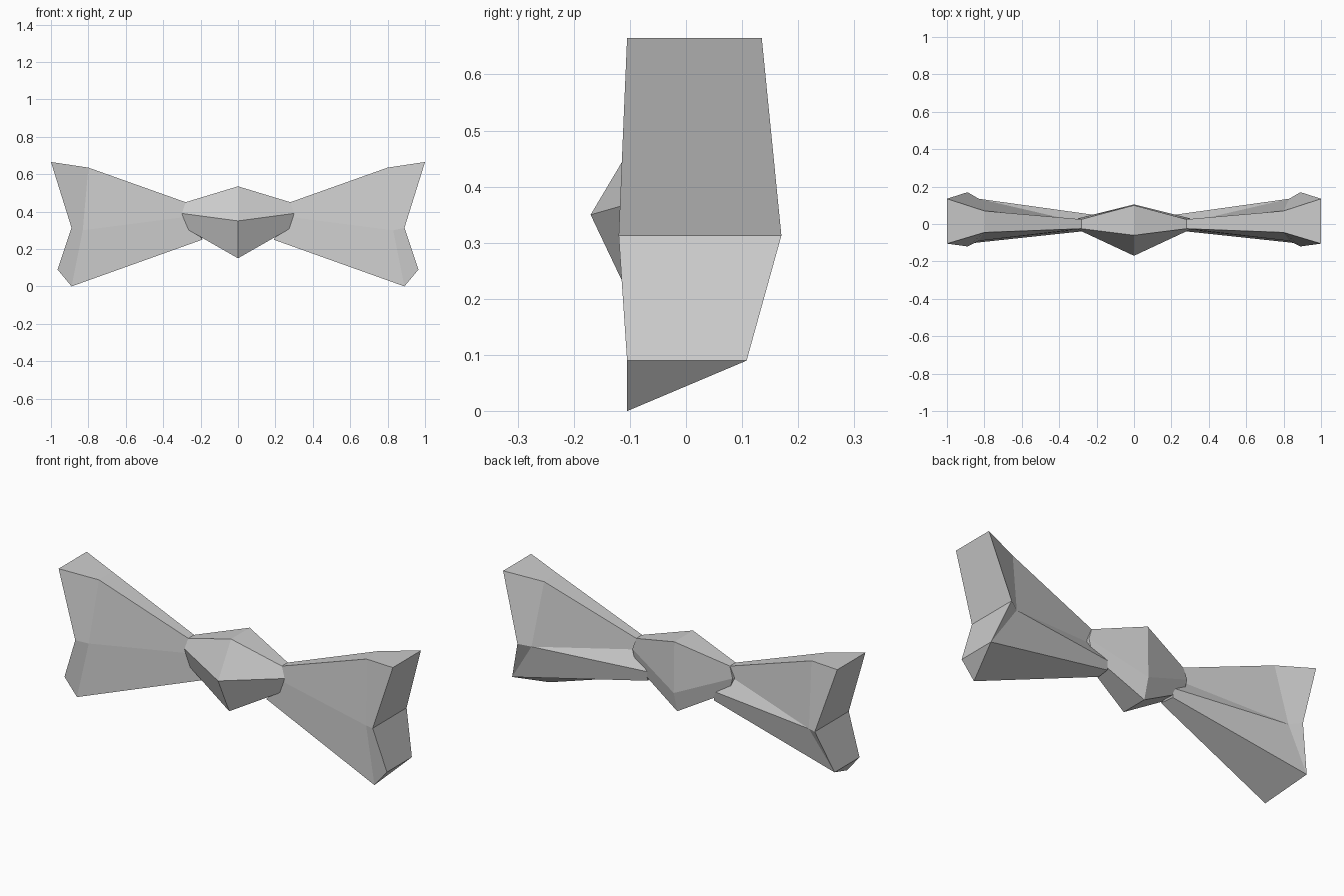
import bpy, bmesh

if "Cube" in bpy.data.objects:
    bpy.data.objects.remove(bpy.data.objects["Cube"])


def loft(name, rings, caps, mirror=False):
    """Skin matching rings of points; caps lists index loops closing both ends."""
    bm = bmesh.new()
    vs = [[bm.verts.new(p) for p in ring] for ring in rings]
    n = len(rings[0])
    for a, b in zip(vs, vs[1:]):
        for i in range(n):
            j = (i + 1) % n
            bm.faces.new((a[i], a[j], b[j], b[i]))
    for ring in (vs[0], vs[-1]):
        for loop in caps:
            bm.faces.new([ring[i] for i in loop])
    bmesh.ops.remove_doubles(bm, verts=bm.verts[:], dist=0.0005)
    bmesh.ops.recalc_face_normals(bm, faces=bm.faces[:])
    mesh = bpy.data.meshes.new(name)
    bm.to_mesh(mesh)
    bm.free()
    obj = bpy.data.objects.new(name, mesh)
    bpy.context.collection.objects.link(obj)
    if mirror:
        mod = obj.modifiers.new("Mirror", 'MIRROR')
        mod.use_mirror_merge = False
    return obj


# Centre knot: pinched side profile, bulging middle profile
side = [(.28, -.025, .45), (.30, -.03, .39), (.28, -.03, .31),
        (.28, .03, .31), (.30, .03, .39), (.28, .025, .45)]
middle = [(0, -.06, .535), (0, -.17, .35), (0, -.075, .15),
          (0, .075, .15), (0, .105, .26), (0, .10, .535)]
loft("knot", [[(-x, y, z) for x, y, z in side], middle, side],
     [(0, 1, 4, 5), (1, 2, 3, 4)])

# Bow wings: inner, flare and outer profiles, running from the front top
# down, under, and up the back (with the small folded shelf at the rear)
inner = [(.28, -.025, .45), (.29, -.03, .37), (.19, -.03, .25), (.20, .045, .25),
         (.20, .047, .30), (.30, .012, .38), (.28, .025, .45)]
flare = [(.80, -.045, .635), (.83, -.09, .30), (.89, -.105, 0), (.965, .108, .09),
         (.83, .135, .30), (.83, .135, .30), (.80, .07, .635)]
outer = [(1, -.105, .665), (.89, -.12, .313), (.965, -.105, .09), (.965, .108, .09),
         (.89, .17, .313), (.89, .17, .313), (1, .135, .665)]

wing = loft("bow_wings", [inner, flare, outer],
            [(0, 1, 5, 6), (1, 2, 3, 4, 5)], mirror=True)
